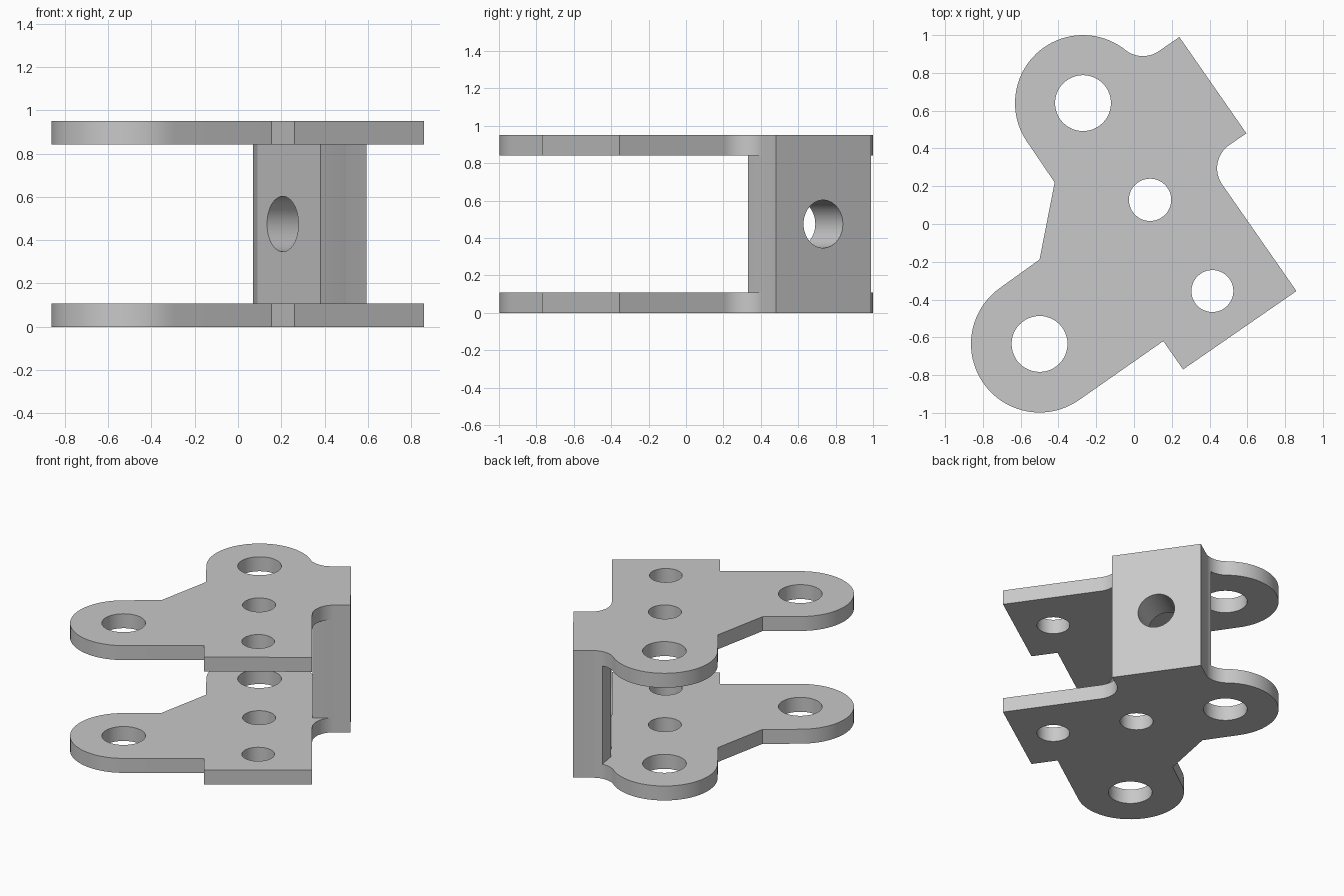
import bpy, bmesh, math
from mathutils import Vector

cube = bpy.data.objects.get("Cube")
if cube:
    bpy.data.objects.remove(cube, do_unlink=True)

HEIGHT, PLATE = 0.95, 0.108
TURN = 34.9  # heading of the side arm, in degrees

grey = bpy.data.materials.new("plain_grey")
grey.use_nodes = True
grey.diffuse_color = (0.58, 0.58, 0.58, 1)
grey.node_tree.nodes["Principled BSDF"].inputs["Base Color"].default_value = (0.58, 0.58, 0.58, 1)


def arc(cx, cy, r, start, end, steps):
    angles = [math.radians(start + (end - start) * i / steps) for i in range(steps + 1)]
    return [(cx + r * math.cos(a), cy + r * math.sin(a)) for a in angles]


def prism(name, outline, z0, z1):
    bm = bmesh.new()
    face = bm.faces.new([bm.verts.new((x, y, z0)) for x, y in outline])
    ext = bmesh.ops.extrude_face_region(bm, geom=[face])
    top = [g for g in ext["geom"] if isinstance(g, bmesh.types.BMVert)]
    bmesh.ops.translate(bm, verts=top, vec=(0, 0, z1 - z0))
    bmesh.ops.recalc_face_normals(bm, faces=bm.faces)
    mesh = bpy.data.meshes.new(name)
    bm.to_mesh(mesh)
    bm.free()
    mesh.materials.append(grey)
    obj = bpy.data.objects.new(name, mesh)
    bpy.context.collection.objects.link(obj)
    return obj


def cut(target, cutter):
    cutter.hide_render = True
    mod = target.modifiers.new("cut", "BOOLEAN")
    mod.operation, mod.solver, mod.object = "DIFFERENCE", "EXACT", cutter
    bpy.ops.object.select_all(action="DESELECT")
    target.select_set(True)
    bpy.context.view_layer.objects.active = target
    bpy.ops.object.modifier_apply(modifier=mod.name)
    bpy.data.objects.remove(cutter, do_unlink=True)


# Bracket outline: two round lugs, square tab, two inside fillets
outline = (
    arc(-0.27, 0.64, 0.36, 51.5, TURN + 180, 40)
    + [(-0.42, 0.22), (-0.5, -0.188)]
    + arc(-0.5, -0.635, 0.363, TURN + 90, TURN + 270, 40)
    + [(0.155, -0.62), (0.26, -0.77), (0.86, -0.355)]
    + arc(0.59, 0.295, 0.15, TURN + 180, TURN + 90, 20)
    + [(0.595, 0.48), (0.24, 0.99)]
    + arc(0.047, 1.039, 0.15, TURN - 90, -128.5, 20)
)
bracket = prism("clevis_bracket", outline, 0, HEIGHT)

# Open gap between the plates, leaving the joining block
gap = [(0.382, 0.332), (0.504, 0.417), (0.62, 0.3), (1.3, -0.3), (1.3, -1.3),
       (-1.3, -1.3), (-1.3, 1.3), (0.005, 1.3), (0.07, 0.88), (0.09, 0.755)]
cut(bracket, prism("gap_cutter", gap, PLATE, HEIGHT - PLATE))

# Pin holes through both plates
for x, y, r in [(-0.27, 0.64, 0.148), (-0.5, -0.635, 0.148),
                (0.085, 0.128, 0.112), (0.415, -0.355, 0.111)]:
    cut(bracket, prism("pin_hole_cutter", arc(x, y, r, 0, 352.5, 47), -0.1, HEIGHT + 0.1))

# Cross hole through the joining block
bore = prism("cross_hole_cutter", arc(0, 0, 0.128, 0, 352.5, 47), -0.3, 0.3)
axis = Vector((math.cos(math.radians(TURN)), math.sin(math.radians(TURN)), 0))
bore.rotation_mode = "QUATERNION"
bore.rotation_quaternion = axis.to_track_quat("Z", "Y")
bore.location = (0.313, 0.66, HEIGHT / 2)
bpy.context.view_layer.update()
cut(bracket, bore)

bpy.ops.object.shade_smooth_by_angle(angle=math.radians(25))
